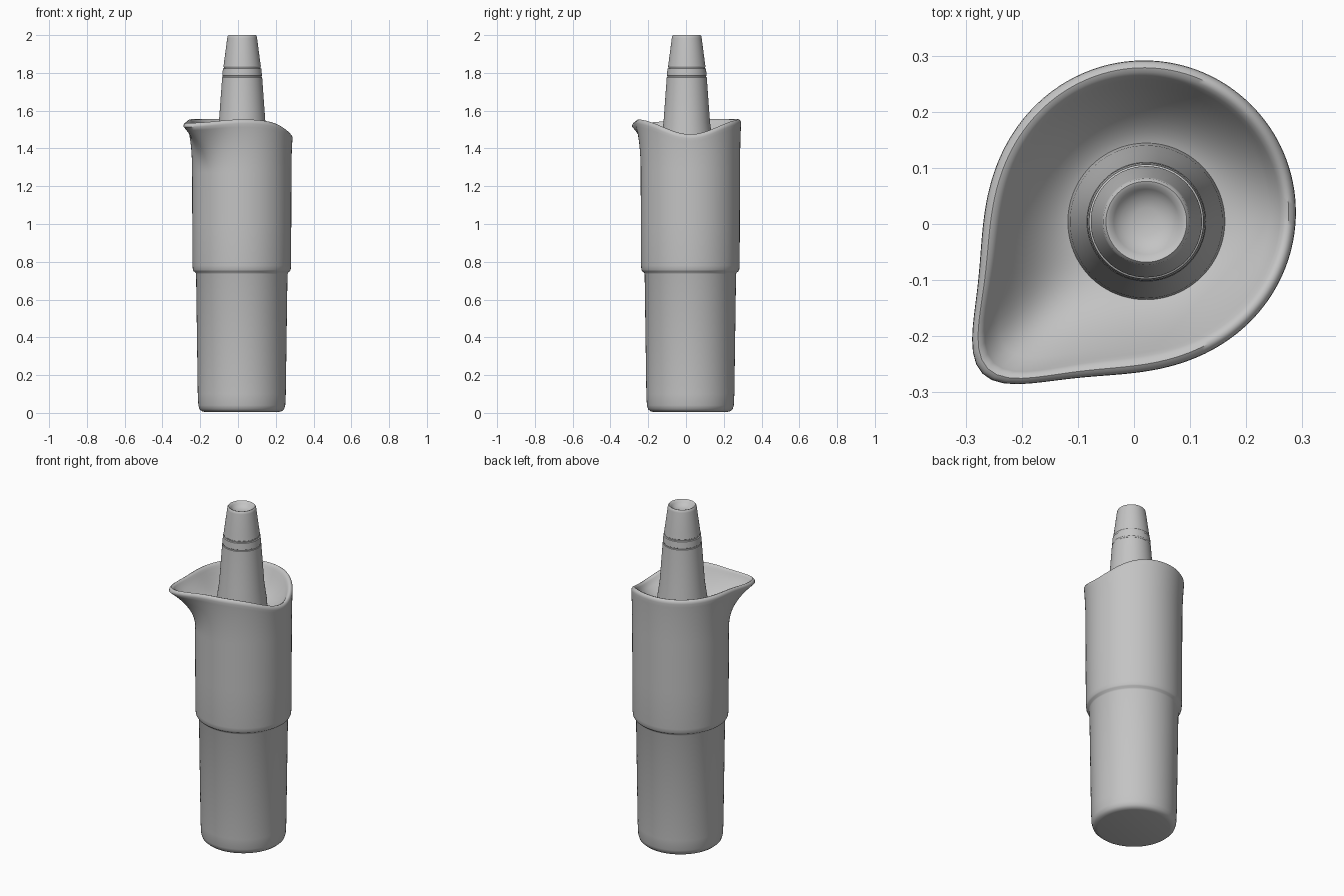
import bpy, bmesh, math

cube = bpy.data.objects.get("Cube")
if cube:
    bpy.data.objects.remove(cube, do_unlink=True)

SEG = 128
AXIS = (0.02, 0.023)
SPOUT = 225

grey = bpy.data.materials.new("plain_grey")
grey.use_nodes = True
colour = (0.55, 0.55, 0.55, 1)
grey.diffuse_color = colour
grey.node_tree.nodes["Principled BSDF"].inputs["Base Color"].default_value = colour


def gap(a, b):
    """Signed angle between two bearings in degrees."""
    return (a - b + 180) % 360 - 180


def rim_radius(a):
    return 0.266 + 0.144 / (1 + (gap(a, SPOUT) / 18) ** 2)


def rim_height(a):
    dip = 0.08 * math.exp(-(gap(a, 0) / 42) ** 2)
    lip = 0.02 * math.exp(-(gap(a, SPOUT) / 25) ** 2)
    return 1.555 - dip - lip


def loft(name, rings, centre, angle):
    """Skin a stack of rings; each ring maps a bearing to (radius, height)."""
    bm = bmesh.new()
    loops = []
    for ring in rings:
        loop = []
        for i in range(SEG):
            deg = 360 * i / SEG
            r, z = ring(deg)
            t = math.radians(deg)
            loop.append(bm.verts.new((centre[0] + r * math.cos(t),
                                      centre[1] + r * math.sin(t), z)))
        loops.append(loop)
    for low, high in zip(loops, loops[1:]):
        for i in range(SEG):
            j = (i + 1) % SEG
            bm.faces.new((low[i], low[j], high[j], high[i]))
    bm.faces.new(loops[0][::-1])
    bm.faces.new(loops[-1])
    bmesh.ops.recalc_face_normals(bm, faces=bm.faces)
    mesh = bpy.data.meshes.new(name)
    bm.to_mesh(mesh)
    bm.free()
    mesh.materials.append(grey)
    obj = bpy.data.objects.new(name, mesh)
    bpy.context.collection.objects.link(obj)
    bpy.ops.object.select_all(action='DESELECT')
    obj.select_set(True)
    bpy.context.view_layer.objects.active = obj
    bpy.ops.object.shade_smooth_by_angle(angle=math.radians(angle))
    return obj


def circle(r, z):
    return lambda a: (r, z)


def spout_wall(f):
    """Outer wall flaring from the round body out to the pouring rim."""
    def ring(a):
        r = 0.263 + (rim_radius(a) - 0.263) * f ** 2.2
        return r, 1.27 + (rim_height(a) - 0.022 - 1.27) * f
    return ring


def lip(inset, drop):
    return lambda a: (rim_radius(a) - inset, rim_height(a) - drop)


def bowl(k):
    """Dished inside, from the lip (1) to the floor (0)."""
    def ring(a):
        r = 0.1 + (rim_radius(a) - 0.034 - 0.1) * k
        return r, 1.39 + (rim_height(a) - 0.022 - 1.39) * k ** 2
    return ring


# Lower sleeve, stepped upper sleeve, pouring rim and dished inside
profile = [(0.195, 0.005), (0.212, 0.009), (0.224, 0.02), (0.23, 0.04),
           (0.233, 0.1), (0.242, 0.735), (0.245, 0.743), (0.255, 0.75),
           (0.259, 0.758), (0.261, 0.78), (0.262, 1.0)]
cup = [circle(r, z) for r, z in profile]
cup += [spout_wall(i / 14) for i in range(15)]
cup += [lip(0.001, 0.012), lip(0.006, 0.004), lip(0.013, 0),
        lip(0.021, 0.003), lip(0.028, 0.011)]
cup += [bowl(1 - i / 10) for i in range(11)]
loft("cup_body", cup, AXIS, 50)

# Tapered nozzle with two fine grooves and a hollowed tip
nozzle = [(0.142, 1.37), (0.136, 1.45), (0.123, 1.54), (0.106, 1.775),
          (0.103, 1.778), (0.103, 1.782), (0.105, 1.785), (0.102, 1.822),
          (0.097, 1.825), (0.097, 1.831), (0.099, 1.834), (0.094, 1.87),
          (0.079, 1.985), (0.077, 1.995), (0.072, 2.0), (0.066, 1.998),
          (0.058, 1.988), (0.045, 1.975), (0.025, 1.968), (0.005, 1.966)]
loft("nozzle", [circle(r, z) for r, z in nozzle], (0.022, 0.004), 35)
